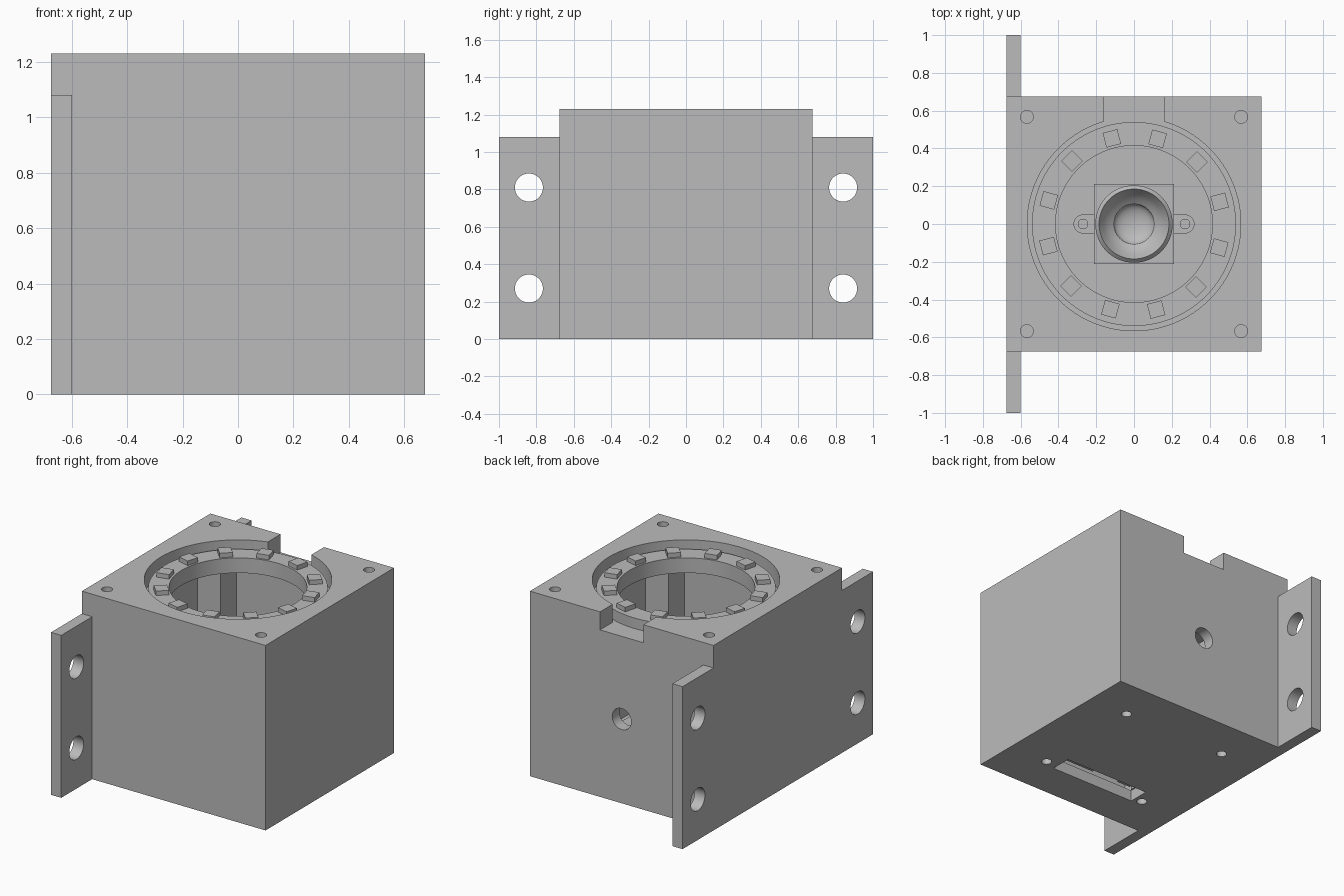
import bpy, bmesh, math
from mathutils import Matrix, Vector

old = bpy.data.objects.get("Cube")
if old:
    bpy.data.objects.remove(old, do_unlink=True)

grey = bpy.data.materials.new("plain grey")
grey.use_nodes = True
GREY = (0.5, 0.5, 0.5, 1)
grey.diffuse_color = GREY
grey.node_tree.nodes["Principled BSDF"].inputs["Base Color"].default_value = GREY

HALF, WALL, TOP = 0.675, 0.075, 1.23
INNER = HALF - WALL
POST = 0.43          # inner edge of the corner posts
LEDGE, ROOF = 1.11, 1.08
BOARD, BOARD_TOP = 0.15, 0.2
SIGNS = [(sx, sy) for sx in (-1, 1) for sy in (-1, 1)]


def finish(name, bm):
    bmesh.ops.recalc_face_normals(bm, faces=bm.faces)
    mesh = bpy.data.meshes.new(name)
    bm.to_mesh(mesh)
    bm.free()
    mesh.materials.append(grey)
    obj = bpy.data.objects.new(name, mesh)
    bpy.context.collection.objects.link(obj)
    return obj


def box(name, lo, hi, turn=0):
    lo, hi = Vector(lo), Vector(hi)
    bm = bmesh.new()
    place = Matrix.Translation((lo + hi) / 2) @ Matrix.Rotation(turn, 4, "Z")
    bmesh.ops.create_cube(bm, size=1, matrix=place @ Matrix.Diagonal((*(hi - lo), 1)))
    return finish(name, bm)


def rod(name, centre, radius, length, axis="Z", sides=48):
    spin = {"Z": Matrix(), "X": Matrix.Rotation(math.pi / 2, 4, "Y"),
            "Y": Matrix.Rotation(math.pi / 2, 4, "X")}[axis]
    bm = bmesh.new()
    bmesh.ops.create_cone(bm, cap_ends=True, segments=sides, radius1=radius, radius2=radius,
                          depth=length, matrix=Matrix.Translation(centre) @ spin)
    return finish(name, bm)


def lathe(name, profile, sides=64):
    bm = bmesh.new()
    verts = [bm.verts.new((r, 0, z)) for r, z in profile]
    edges = [bm.edges.new(pair) for pair in zip(verts, verts[1:])]
    bmesh.ops.spin(bm, geom=verts + edges, cent=(0, 0, 0), axis=(0, 0, 1),
                   angle=math.tau, steps=sides)
    bmesh.ops.remove_doubles(bm, verts=bm.verts, dist=0.0001)
    return finish(name, bm)


def activate(obj):
    bpy.ops.object.select_all(action="DESELECT")
    obj.select_set(True)
    bpy.context.view_layer.objects.active = obj


def combine(obj, other, operation="DIFFERENCE"):
    activate(obj)
    mod = obj.modifiers.new("shape", "BOOLEAN")
    mod.operation, mod.solver, mod.object = operation, "EXACT", other
    bpy.ops.object.modifier_apply(modifier=mod.name)
    bpy.data.objects.remove(other, do_unlink=True)


def smooth(obj):
    activate(obj)
    bpy.ops.object.shade_smooth_by_angle(angle=math.radians(25))


# Housing: block with a mounting plate along its right side
housing = box("housing", (-HALF, -HALF, 0), (HALF, HALF, TOP))
combine(housing, box("plate", (-HALF, -1, 0), (-INNER, 1, ROOF)), "UNION")

# Cavity, leaving a square post in every corner
for a, b in ((INNER, POST), (POST, INNER)):
    combine(housing, box("cut", (-a, -b, WALL), (a, b, ROOF)))

# Ring seat, opening and cable notch in the top
combine(housing, rod("cut", (0, 0, LEDGE + 0.5), 0.565, 1, sides=96))
combine(housing, rod("cut", (0, 0, ROOF), 0.415, 0.4, sides=96))
combine(housing, box("cut", (-0.16, 0.45, LEDGE), (0.16, 0.8, 1.4)))

# Cable hole in the back, connector slot in the floor
combine(housing, rod("cut", (0, HALF, 0.56), 0.07, 0.4, "Y"))
combine(housing, box("cut", (-0.33, -0.42, -0.1), (0.3, -0.28, 0.12)))

# Screw holes: top corners, floor and mounting plate
for sx, sy in SIGNS:
    combine(housing, rod("cut", (sx * 0.567, sy * 0.567, TOP), 0.034, 0.6, sides=32))
    combine(housing, rod("cut", (sx * 0.385, sy * 0.385, 0), 0.032, 0.4, sides=32))
    combine(housing, rod("cut", (-HALF, sy * 0.84, 0.54 + sx * 0.27), 0.075, 0.4, "X"))
smooth(housing)

# Light ring with twelve square lamps
ring_top = 1.18
ring = lathe("light_ring", [(0.415, LEDGE), (0.54, LEDGE), (0.54, ring_top),
                            (0.415, ring_top), (0.415, LEDGE)], 96)
smooth(ring)
for i in range(12):
    turn = math.radians(14.5 + 30 * i)
    x, y = 0.468 * math.cos(turn), 0.468 * math.sin(turn)
    box(f"lamp_{i + 1}", (x - 0.04, y - 0.04, ring_top - 0.005),
        (x + 0.04, y + 0.04, ring_top + 0.03), turn)

# Circuit board on four hollow standoffs, with connectors below it
box("circuit_board", (-0.425, -0.425, BOARD), (0.425, 0.425, BOARD_TOP))
for i, (sx, sy) in enumerate(SIGNS):
    standoff = rod(f"standoff_{i + 1}", (sx * 0.385, sy * 0.385, 0.112), 0.065, 0.076)
    combine(standoff, rod("cut", (sx * 0.385, sy * 0.385, 0.1), 0.032, 0.3, sides=32))
    smooth(standoff)
box("long_connector", (0, -0.4, 0.08), (0.24, -0.31, BOARD))
box("short_connector", (-0.3, -0.4, 0.08), (-0.2, -0.31, BOARD))

# Lens holder with a screw ear on each side
box("lens_holder", (-0.212, -0.212, BOARD_TOP), (0.212, 0.212, 0.46))
for side, sx in (("right", -1), ("left", 1)):
    ear = rod(f"{side}_ear", (sx * 0.27, 0, 0.235), 0.05, 0.07)
    combine(ear, box("arm", (sx * 0.235 - 0.035, -0.05, BOARD_TOP),
                     (sx * 0.235 + 0.035, 0.05, 0.27)), "UNION")
    combine(ear, rod("cut", (sx * 0.27, 0, 0.25), 0.025, 0.3, sides=32))
    smooth(ear)

# Lens barrel with a funnel and curved glass
barrel = lathe("lens_barrel", [(0, 0.45), (0.205, 0.45), (0.205, 0.7), (0.185, 0.72),
                               (0.16, 0.68), (0.135, 0.65), (0.107, 0.63)]
               + [(0.107 * math.cos(t * math.pi / 16), 0.63 - 0.05 * math.sin(t * math.pi / 16))
                  for t in range(1, 9)])
smooth(barrel)
